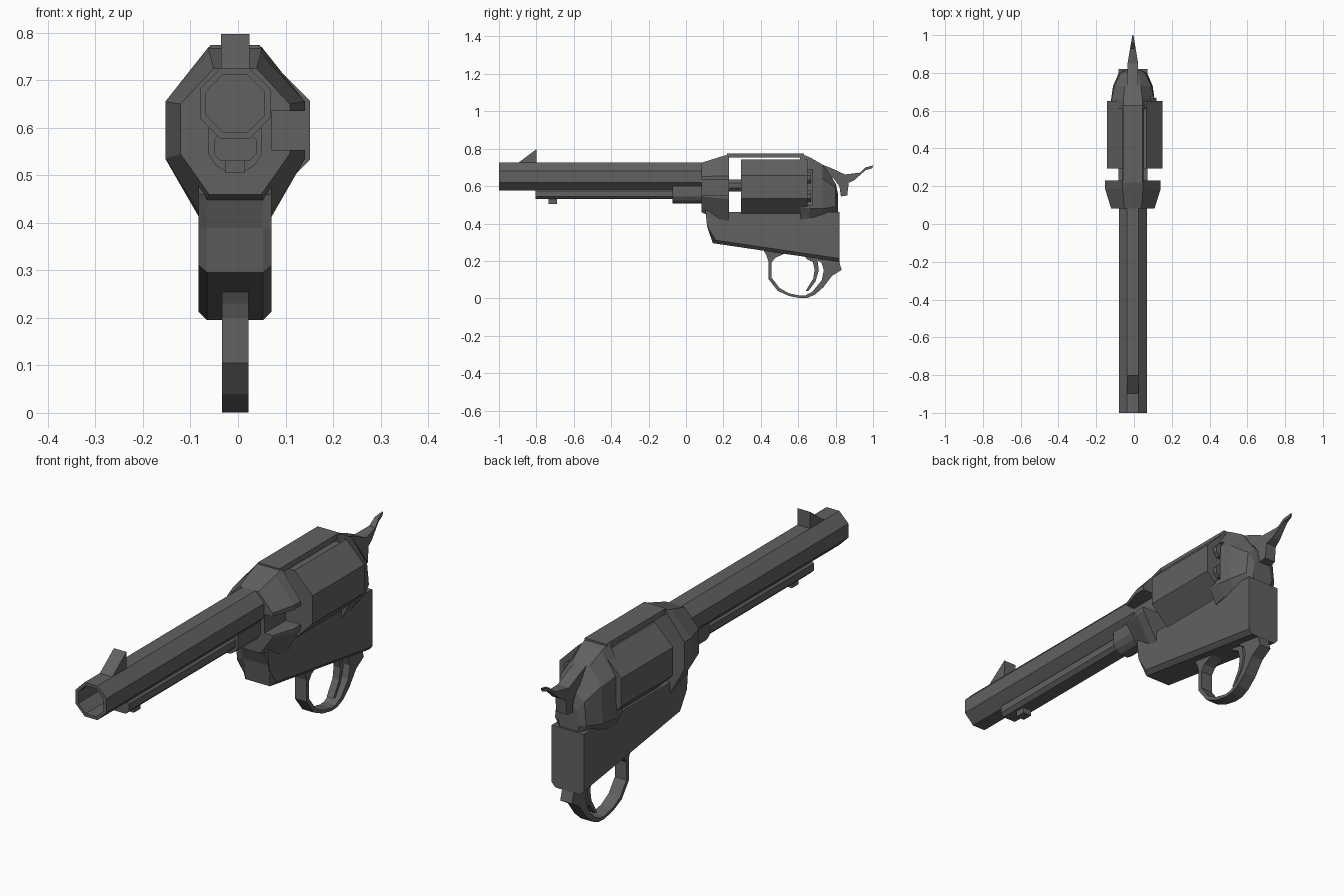
import bpy, bmesh, math

if "Cube" in bpy.data.objects:
    bpy.data.objects.remove(bpy.data.objects["Cube"])

XC = -0.006  # centre plane of the frame

steel = bpy.data.materials.new("dark_steel")
steel.diffuse_color = (0.12, 0.12, 0.12, 1)
steel.use_nodes = True
steel.node_tree.nodes["Principled BSDF"].inputs["Base Color"].default_value = steel.diffuse_color


def finish(name, bm):
    bmesh.ops.recalc_face_normals(bm, faces=bm.faces)
    me = bpy.data.meshes.new(name)
    bm.to_mesh(me)
    bm.free()
    me.materials.append(steel)
    ob = bpy.data.objects.new(name, me)
    bpy.context.collection.objects.link(ob)
    return ob


def loft(name, sections):
    """Skin a list of (y, [(x, z), ...]) loops and cap both ends."""
    bm = bmesh.new()
    rings = [[bm.verts.new((x, y, z)) for x, z in pts] for y, pts in sections]
    n = len(rings[0])
    for a, b in zip(rings, rings[1:]):
        for i in range(n):
            j = (i + 1) % n
            bm.faces.new((a[i], a[j], b[j], b[i]))
    bm.faces.new(rings[0])
    bm.faces.new(rings[-1])
    return finish(name, bm)


def mirrored(half, x=XC):
    return [(x + w, z) for w, z in half] + [(x - w, z) for w, z in reversed(half)]


def octagon(r, z, x=XC):
    """Octagon with flat sides; r is the distance to a flat."""
    c = r / math.cos(math.pi / 8)
    return [(x + c * math.cos(math.pi / 8 + k * math.pi / 4),
             z + c * math.sin(math.pi / 8 + k * math.pi / 4)) for k in range(8)]


def prism_bm(profile, half, x=XC):
    """Side profile of (y, z) points extruded across x."""
    bm = bmesh.new()
    l = [bm.verts.new((x - half, y, z)) for y, z in profile]
    r = [bm.verts.new((x + half, y, z)) for y, z in profile]
    n = len(profile)
    bm.faces.new(l)
    bm.faces.new(r)
    for i in range(n):
        j = (i + 1) % n
        bm.faces.new((l[i], l[j], r[j], r[i]))
    return bm


def box_bm(x0, x1, y0, y1, z0, z1):
    return prism_bm([(y0, z0), (y1, z0), (y1, z1), (y0, z1)], (x1 - x0) / 2, (x0 + x1) / 2)


def cut(ob, bounds):
    """Subtract a box from an object."""
    tool = finish("cutter", box_bm(*bounds))
    tool.hide_render = True
    m = ob.modifiers.new("cut", 'BOOLEAN')
    m.operation, m.solver, m.object = 'DIFFERENCE', 'EXACT', tool
    bpy.context.view_layer.objects.active = ob
    bpy.ops.object.modifier_apply(modifier=m.name)
    bpy.data.objects.remove(tool)


# Barrel with an open bore: the skin turns inward at the muzzle
loft("barrel", [(0.2, octagon(0.074, 0.651)), (-1, octagon(0.074, 0.651)),
                (-1, octagon(0.061, 0.651)), (-0.8, octagon(0.061, 0.651))])
finish("front_sight", prism_bm([(-0.91, 0.715), (-0.80, 0.797), (-0.80, 0.715)], 0.03))

# Ejector tube under the barrel
tube = mirrored([(0.03, 0.59), (0.045, 0.575), (0.045, 0.545), (0.03, 0.53)])
loft("ejector_tube", [(-0.805, tube), (0.1, tube)])
block = mirrored([(0.056, 0.60), (0.056, 0.545), (0.042, 0.522), (0.02, 0.508)])
loft("ejector_block", [(-0.073, block), (0.12, block)])
finish("ejector_stud", box_bm(XC - 0.02, XC + 0.02, -0.735, -0.69, 0.505, 0.54))

# Front of the frame, with an opening on the right side
ring = loft("frame_front", [
    (0.083, mirrored([(0.045, 0.725), (0.115, 0.65), (0.115, 0.545), (0.055, 0.46)])),
    (0.185, mirrored([(0.054, 0.757), (0.147, 0.655), (0.147, 0.535), (0.072, 0.415)])),
    (0.230, mirrored([(0.056, 0.77), (0.147, 0.655), (0.147, 0.535), (0.075, 0.41)]))])
cut(ring, (0.07, 0.3, 0, 0.4, 0.553, 0.635))

# Bar over the cylinder
strap = mirrored([(0.052, 0.774), (0.056, 0.753)])
loft("top_strap", [(0.22, strap), (0.63, strap)])

# Cylinder, its axle and the chamber ends at the back
drum = octagon(0.148, 0.595, 0.004)
loft("cylinder", [(0.295, drum), (0.65, drum)])
loft("cylinder_axle", [(0.1, octagon(0.033, 0.603)), (0.7, octagon(0.033, 0.603))])
for k in range(6):
    a = math.radians(30 + 60 * k)
    end = octagon(0.03, 0.595 + 0.098 * math.sin(a), 0.004 + 0.098 * math.cos(a))
    loft("chamber_end", [(0.64, end), (0.668, end)])

# Rounded shield behind the cylinder, notched on the right for loading
shield = loft("rear_shield", [
    (0.61, mirrored([(0.052, 0.774), (0.112, 0.66), (0.115, 0.49), (0.08, 0.42)])),
    (0.66, mirrored([(0.050, 0.755), (0.112, 0.66), (0.115, 0.48), (0.08, 0.43)])),
    (0.73, mirrored([(0.042, 0.715), (0.098, 0.64), (0.105, 0.48), (0.07, 0.44)])),
    (0.80, mirrored([(0.030, 0.615), (0.065, 0.59), (0.075, 0.49), (0.05, 0.45)])),
    (0.812, mirrored([(0.025, 0.56), (0.04, 0.55), (0.05, 0.49), (0.04, 0.45)]))])
cut(shield, (0.06, 0.3, 0.5, 0.676, 0.5, 0.685))

# Lower frame: bevelled along the nose and the underside
bm = prism_bm([(0.09, 0.51), (0.105, 0.46), (0.13, 0.39), (0.143, 0.295),
               (0.82, 0.195), (0.82, 0.462), (0.23, 0.462), (0.22, 0.51)], 0.077)
edges = []
for e in bm.edges:
    a, b = e.verts
    mid = (a.co + b.co) / 2
    if abs(a.co.x - b.co.x) < 1e-4 and (mid.y < 0.15 or mid.z < 0.29):
        edges.append(e)
bmesh.ops.bevel(bm, geom=edges, offset=0.018, segments=1, affect='EDGES')
finish("lower_frame", bm)

# Trigger guard, outer edge then inner edge
guard = [(0.41, 0.265), (0.43, 0.23), (0.44, 0.20), (0.44, 0.105), (0.49, 0.04),
         (0.55, 0.013), (0.61, 0.001), (0.65, 0.003), (0.69, 0.02), (0.735, 0.06),
         (0.78, 0.12), (0.832, 0.152), (0.815, 0.21), (0.72, 0.22), (0.70, 0.205),
         (0.725, 0.19), (0.737, 0.15), (0.725, 0.095), (0.675, 0.035), (0.64, 0.016),
         (0.61, 0.014), (0.55, 0.027), (0.50, 0.055), (0.457, 0.112), (0.457, 0.19),
         (0.475, 0.215), (0.51, 0.232), (0.54, 0.245)]
finish("trigger_guard", prism_bm(guard, 0.028))
finish("trigger", prism_bm([(0.63, 0.235), (0.645, 0.21), (0.677, 0.195), (0.688, 0.155),
                            (0.68, 0.105), (0.64, 0.04), (0.655, 0.04), (0.692, 0.09),
                            (0.71, 0.15), (0.70, 0.23)], 0.016))

# Hammer, narrowing to a point at the spur
bm = prism_bm([(0.715, 0.72), (0.78, 0.695), (0.85, 0.662), (0.93, 0.672), (0.96, 0.70),
               (1.0, 0.71), (0.995, 0.695), (0.96, 0.685), (0.90, 0.632), (0.87, 0.618),
               (0.862, 0.55), (0.828, 0.545), (0.82, 0.60), (0.79, 0.64), (0.72, 0.66)], 0.028)
for v in bm.verts:
    taper = min(1, 0.1 + (1 - v.co.y) * 6.0)
    v.co.x = XC + (v.co.x - XC) * taper
finish("hammer", bm)
